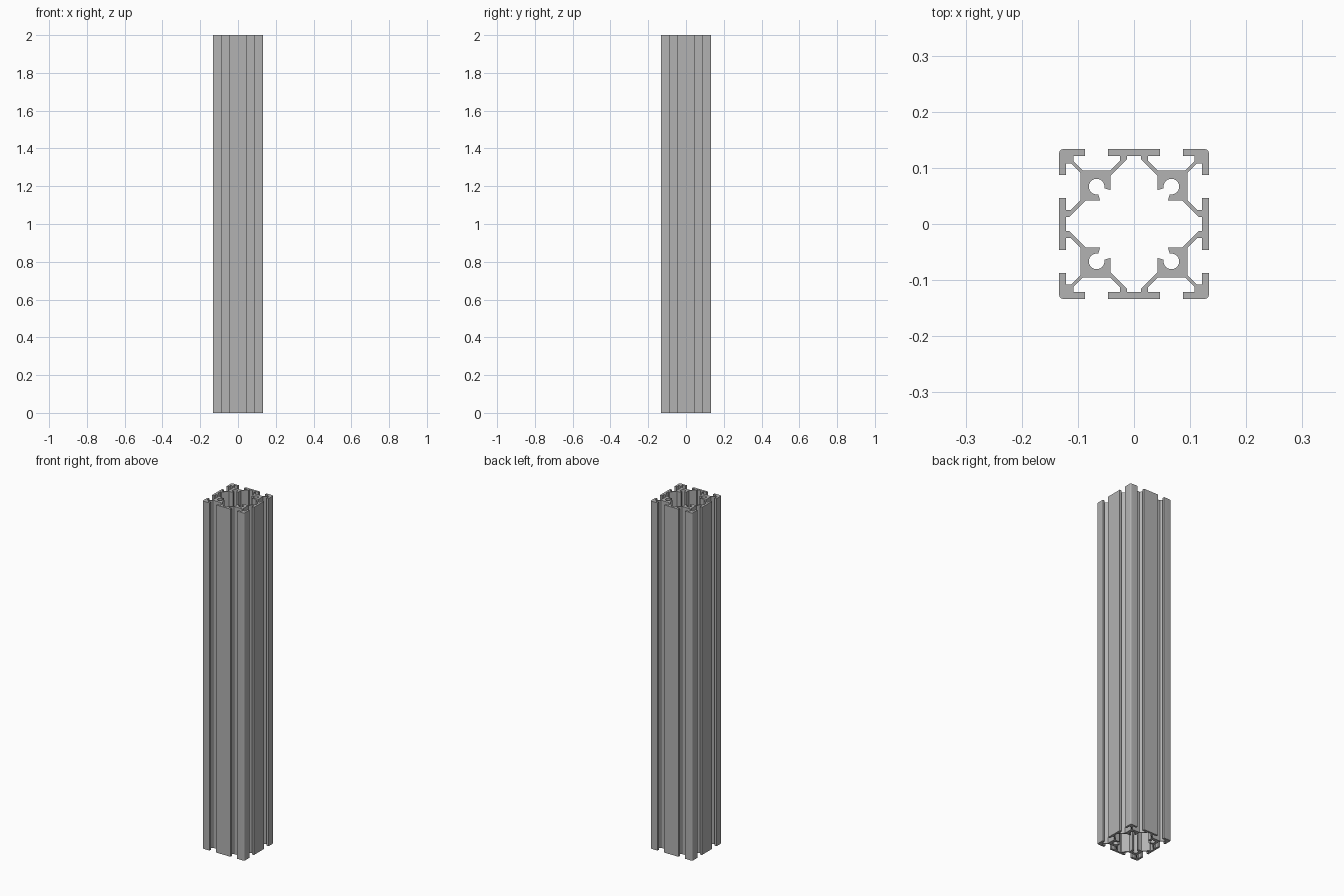
import bpy
import bmesh
from math import cos, sin, radians

if "Cube" in bpy.data.objects:
    bpy.data.objects.remove(bpy.data.objects["Cube"], do_unlink=True)

UNIT = 2 / 300   # section is drawn on a 40 x 40 grid
LENGTH = 2.0


def arc(centre, radius, start, end, steps):
    """Half of a symmetric arc, stopping half a step short of the diagonal."""
    turn = (end - start) / (steps - 0.5)
    return [(centre + radius * cos(radians(start + turn * k)),
             centre + radius * sin(radians(start + turn * k)))
            for k in range(steps)]


def full_loop(half):
    """Mirror an eighth across the diagonal, then turn it round four sides."""
    pts = half + [(y, x) for x, y in reversed(half)]
    loop = []
    for _ in range(4):
        loop += pts
        pts = [(y, -x) for x, y in pts]
    return loop


# Outer skin: side wall, T-slot, rounded corner
outer = [(6.9, 20), (6.9, 18.2), (3.8, 18.2), (3.8, 16.8), (6.3, 14.3),
         (13.7, 14.3), (16.2, 16.8), (16.2, 18.2), (13.1, 18.2), (13.1, 20)]
outer += arc(19, 1, 90, 45, 3)

# Central cavity: wall, rib, hub and open screw channel
inner = [(1.9, 18.2), (1.9, 17.3), (6.3, 12.9), (6.3, 9.1)]
inner += arc(10, 2.1, 193, 45, 8)

# Fill the section and extrude it upwards
bm = bmesh.new()
for half in (outer, inner):
    verts = [bm.verts.new((x * UNIT, y * UNIT, 0)) for x, y in full_loop(half)]
    for a, b in zip(verts, verts[1:] + verts[:1]):
        bm.edges.new((a, b))
bmesh.ops.triangle_fill(bm, edges=bm.edges[:], use_beauty=True)
top = bmesh.ops.extrude_face_region(bm, geom=bm.faces[:], use_keep_orig=True)
top_verts = [g for g in top["geom"] if isinstance(g, bmesh.types.BMVert)]
bmesh.ops.translate(bm, verts=top_verts, vec=(0, 0, LENGTH))
bmesh.ops.recalc_face_normals(bm, faces=bm.faces[:])

mesh = bpy.data.meshes.new("slotted_extrusion")
bm.to_mesh(mesh)
bm.free()
rail = bpy.data.objects.new("slotted_extrusion", mesh)
bpy.context.collection.objects.link(rail)

# Plain aluminium grey
grey = bpy.data.materials.new("aluminium_grey")
grey.use_nodes = True
colour = (0.45, 0.45, 0.45, 1)
grey.diffuse_color = colour
grey.node_tree.nodes["Principled BSDF"].inputs["Base Color"].default_value = colour
mesh.materials.append(grey)

# Smooth only the rounded corners and screw channels
bpy.context.view_layer.objects.active = rail
rail.select_set(True)
bpy.ops.object.shade_smooth_by_angle(angle=radians(25))
